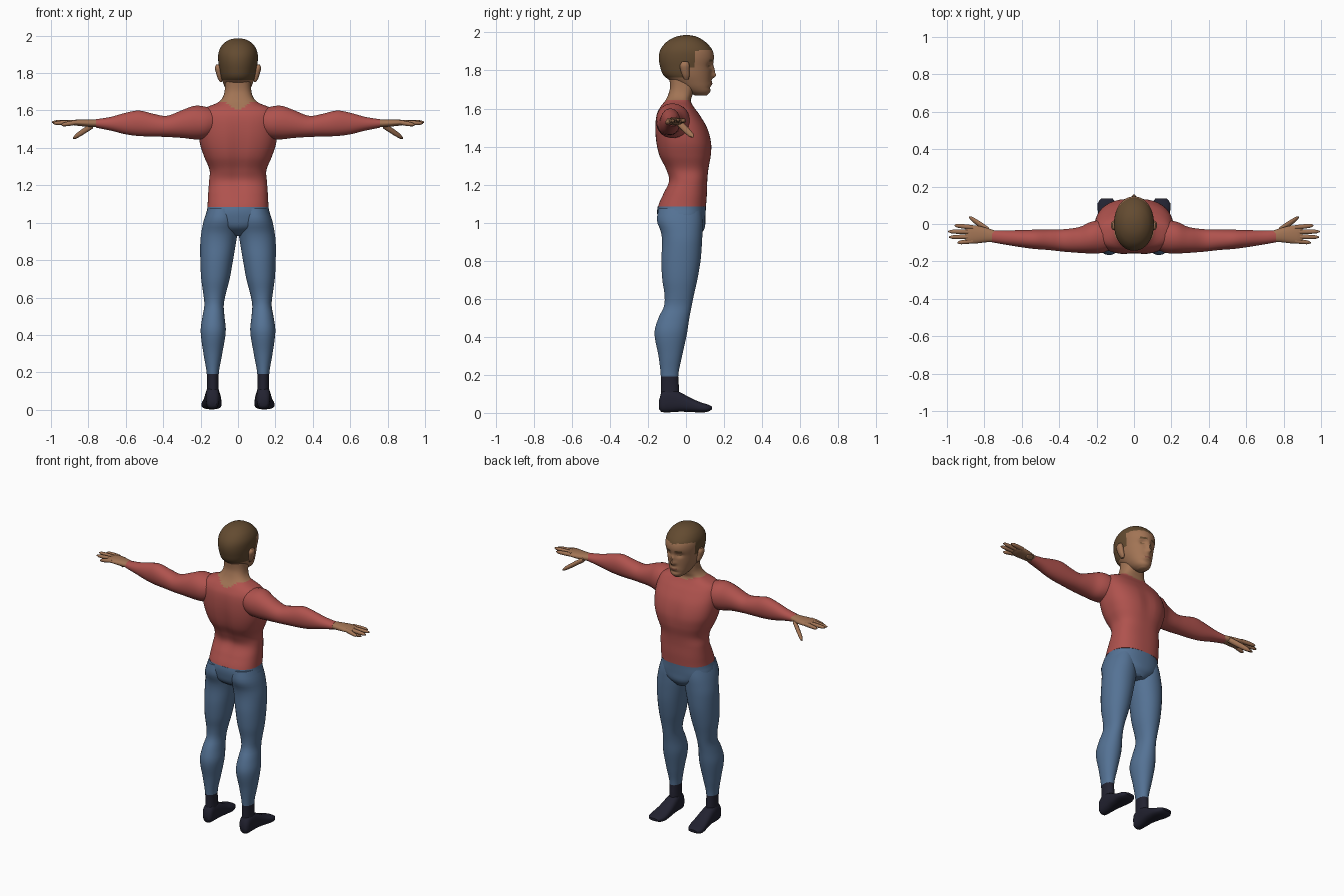
import bpy, bmesh, math

# ---------- colours ----------
def mat(name, rgb):
    m = bpy.data.materials.new(name)
    m.diffuse_color = (*rgb, 1)
    return m

SHIRT = mat("red_shirt", (0.43, 0.085, 0.075))
JEANS = mat("blue_denim", (0.09, 0.17, 0.30))
SKIN = mat("tan_skin", (0.36, 0.175, 0.09))
HAIR = mat("brown_hair", (0.125, 0.07, 0.03))
SHOE = mat("dark_shoe", (0.016, 0.016, 0.03))
LIP = mat("lip_brown", (0.24, 0.09, 0.055))

# ---------- helpers ----------
def sample(st, t):
    """Smooth cubic interpolation of stations (t, a0, a1, b0, b1)."""
    n = len(st)
    i = max(k for k in range(n - 1) if k == 0 or st[k][0] <= t)
    h = st[i + 1][0] - st[i][0]
    u = (t - st[i][0]) / h

    def slope(k, c):
        lo, hi = max(k - 1, 0), min(k + 1, n - 1)
        return (st[hi][c] - st[lo][c]) / (st[hi][0] - st[lo][0]) * h
    out = []
    for c in range(1, 5):
        p, q = st[i][c], st[i + 1][c]
        out.append((2*u**3 - 3*u*u + 1)*p + (u**3 - 2*u*u + u)*slope(i, c)
                   + (3*u*u - 2*u**3)*q + (u**3 - u*u)*slope(i + 1, c))
    return out

def loft(name, st, axis, mats, lo=None, hi=None, rows=16, seg=24, power=2.2,
         mirror=False, sculpt=None, rule=None):
    """Skin superellipse rings along an axis; optional sculpt and colour rule."""
    lo = st[0][0] if lo is None else lo
    hi = st[-1][0] if hi is None else hi
    bm = bmesh.new()
    rings = []
    for r in range(rows + 1):
        t = lo + (hi - lo) * r / rows
        a0, a1, b0, b1 = sample(st, t)
        ring = []
        for s in range(seg):
            w = 2 * math.pi * (s + 0.5) / seg
            c, d = math.cos(w), math.sin(w)
            a = (a0 + a1)/2 + (a1 - a0)/2 * math.copysign(abs(c)**(2/power), c)
            b = (b0 + b1)/2 + (b1 - b0)/2 * math.copysign(abs(d)**(2/power), d)
            co = {'x': (t, a, b), 'y': (a, t, b), 'z': (a, b, t)}[axis]
            ring.append(bm.verts.new(sculpt(*co) if sculpt else co))
        rings.append(ring)
    for p, q in zip(rings, rings[1:]):
        for s in range(seg):
            e = (s + 1) % seg
            bm.faces.new((p[s], p[e], q[e], q[s]))
    bm.faces.new(rings[0])
    bm.faces.new(rings[-1])
    bmesh.ops.recalc_face_normals(bm, faces=bm.faces)
    if rule:
        for f in bm.faces:
            f.material_index = rule(*f.calc_center_median())
    me = bpy.data.meshes.new(name)
    bm.to_mesh(me)
    bm.free()
    for m in mats:
        me.materials.append(m)
    ob = bpy.data.objects.new(name, me)
    bpy.context.collection.objects.link(ob)
    bpy.ops.object.select_all(action='DESELECT')
    ob.select_set(True)
    bpy.context.view_layer.objects.active = ob
    bpy.ops.object.shade_smooth_by_angle(angle=math.radians(50))
    if mirror:
        mod = ob.modifiers.new("mirror", 'MIRROR')
        mod.use_axis = (True, False, False)
    return ob

def bump(v, centre, width):
    return math.exp(-((v - centre) / width)**2)

def finger(name, p, q, r):
    """Tapered finger running outwards from p to q."""
    st = []
    for u, k in ((0, 1), (0.5, 1.0), (0.88, 0.75), (1, 0.25)):
        x, y, z = (p[i] + (q[i] - p[i]) * u for i in range(3))
        st.append((x, y - r*k, y + r*k, z - r*k, z + r*k))
    loft(name, st, 'x', [SKIN], rows=8, seg=10, power=2, mirror=True)

# ---------- torso: hips, shirt and neck share one profile ----------
BODY = [(z, -w, w, b, f) for z, w, b, f in (
    (0.93, 0.05, -0.07, 0.07), (0.97, 0.125, -0.13, 0.098), (1.02, 0.172, -0.148, 0.102),
    (1.08, 0.164, -0.15, 0.105), (1.15, 0.160, -0.122, 0.11), (1.22, 0.155, -0.092, 0.112),
    (1.28, 0.152, -0.108, 0.118), (1.35, 0.180, -0.142, 0.132), (1.42, 0.203, -0.158, 0.134),
    (1.50, 0.212, -0.163, 0.112), (1.57, 0.208, -0.155, 0.070), (1.61, 0.185, -0.135, 0.040),
    (1.64, 0.112, -0.112, 0.025), (1.67, 0.082, -0.096, 0.034), (1.71, 0.071, -0.085, 0.045),
    (1.78, 0.068, -0.09, 0.05))]

def torso_form(x, y, z):
    # spine furrow and breastbone furrow
    if y < -0.03:
        y += 0.016 * bump(x, 0, 0.03) * bump(z, 1.36, 0.2)
    elif y > 0.03:
        y -= 0.010 * bump(x, 0, 0.03) * bump(z, 1.43, 0.09)
    return x, y, z

def neckline(x, y, z):
    if z > 1.645:
        return 1
    edge = 1.605 + 0.55 * abs(x) if y < -0.05 else 1.622 + 0.3 * abs(x)
    return int(z > edge)

loft("trouser_hips", BODY, 'z', [JEANS], hi=1.085, rows=12, seg=40, power=2.3)
loft("shirt_and_neck", BODY, 'z', [SHIRT, SKIN], lo=1.085, rows=72, seg=56,
     power=2.5, sculpt=torso_form, rule=neckline)

# ---------- legs ----------
LEG = [(0.04, 0.10, 0.17, -0.13, -0.04), (0.12, 0.103, 0.166, -0.132, -0.036),
       (0.20, 0.102, 0.168, -0.133, -0.04), (0.30, 0.084, 0.185, -0.145, -0.02),
       (0.42, 0.065, 0.200, -0.166, 0.006), (0.50, 0.072, 0.190, -0.145, 0.018),
       (0.56, 0.076, 0.180, -0.116, 0.03), (0.62, 0.065, 0.186, -0.113, 0.042),
       (0.70, 0.044, 0.197, -0.125, 0.06), (0.80, 0.026, 0.202, -0.130, 0.077),
       (0.90, 0.009, 0.202, -0.126, 0.085), (0.95, 0.002, 0.196, -0.132, 0.087),
       (1.01, 0.003, 0.184, -0.153, 0.088), (1.075, 0.014, 0.162, -0.145, 0.08)]
loft("trouser_leg", LEG, 'z', [JEANS], lo=0.19, rows=44, seg=28, power=2.1, mirror=True)
loft("boot_shaft", LEG, 'z', [SHOE], hi=0.19, rows=8, seg=28, power=2.1, mirror=True)

# ---------- feet ----------
FOOT = [(-0.143, 0.115, 0.155, 0.02, 0.06), (-0.13, 0.103, 0.168, 0.005, 0.11),
        (-0.08, 0.098, 0.174, 0.003, 0.125), (-0.03, 0.092, 0.178, 0.006, 0.108),
        (0.03, 0.088, 0.186, 0.004, 0.076), (0.08, 0.088, 0.195, 0.002, 0.055),
        (0.115, 0.098, 0.193, 0.006, 0.044), (0.137, 0.115, 0.175, 0.018, 0.034)]
loft("boot_foot", FOOT, 'y', [SHOE], rows=22, seg=24, power=2.6, mirror=True,
     sculpt=lambda x, y, z: (x, y, max(z, 0)))

# ---------- arms ----------
ARM = [(0.11, -0.13, 0.0, 1.48, 1.605), (0.17, -0.155, 0.02, 1.45, 1.62),
       (0.23, -0.158, 0.012, 1.445, 1.626), (0.29, -0.155, -0.015, 1.452, 1.606),
       (0.38, -0.148, -0.028, 1.458, 1.572), (0.45, -0.140, -0.03, 1.460, 1.582),
       (0.53, -0.134, -0.03, 1.463, 1.60), (0.60, -0.125, -0.032, 1.472, 1.588),
       (0.68, -0.112, -0.034, 1.492, 1.566), (0.76, -0.098, -0.034, 1.508, 1.553)]
loft("sleeve", ARM, 'x', [SHIRT], rows=40, seg=24, power=2.1, mirror=True)

# ---------- hands ----------
PALM = [(0.74, -0.096, -0.036, 1.511, 1.552), (0.79, -0.098, -0.02, 1.512, 1.552),
        (0.84, -0.104, -0.008, 1.516, 1.552), (0.885, -0.104, -0.008, 1.522, 1.549),
        (0.90, -0.095, -0.018, 1.528, 1.544)]
loft("palm", PALM, 'x', [SKIN], rows=10, seg=20, mirror=True)
for name, y0, y1, tip, z1 in (("index", -0.018, -0.008, 0.96, 1.535),
                              ("middle", -0.043, -0.040, 0.995, 1.538),
                              ("ring", -0.068, -0.070, 0.99, 1.532),
                              ("little", -0.091, -0.100, 0.945, 1.523)):
    finger(name + "_finger", (0.86, y0, 1.537), (tip, y1, z1), 0.0125)
finger("thumb", (0.775, -0.035, 1.522), (0.882, 0.037, 1.452), 0.017)

# ---------- head ----------
HEAD = [(z, -w, w, b, f) for z, w, b, f in (
    (1.668, 0.022, 0.05, 0.108), (1.685, 0.045, 0.01, 0.126), (1.71, 0.063, -0.035, 0.130),
    (1.74, 0.077, -0.075, 0.131), (1.775, 0.090, -0.118, 0.134), (1.82, 0.099, -0.136, 0.138),
    (1.87, 0.106, -0.143, 0.147), (1.91, 0.104, -0.134, 0.137), (1.945, 0.088, -0.108, 0.108),
    (1.968, 0.064, -0.075, 0.076), (1.981, 0.038, -0.042, 0.046), (1.986, 0.012, -0.012, 0.018))]

def face_form(x, y, z):
    if y > 0.05:
        ax = abs(x)
        # nose ridge, tip, eye sockets, lips and chin
        y += 0.018 * bump(x, 0, 0.012) * bump(z, 1.80, 0.028)
        y += 0.020 * bump(x, 0, 0.016) * bump(z, 1.772, 0.014)
        y -= 0.013 * bump(ax, 0.037, 0.02) * bump(z, 1.828, 0.016)
        y += 0.008 * bump(x, 0, 0.025) * bump(z, 1.732, 0.013)
        y -= 0.005 * bump(x, 0, 0.03) * bump(z, 1.71, 0.008)
    return x, y, z

def head_colour(x, y, z):
    ax = abs(x)
    hairline = 1.908 - 0.012 * bump(x, 0, 0.02) - 0.2 * max(0.0, 0.09 - y)
    if z > hairline or (y < 0.05 and z > 1.815) or (y < -0.02 and z > 1.765):
        return 1
    if y > 0.07:
        if 0.018 < ax < 0.056 and abs(z - 1.852) < 0.005:      # brows
            return 1
        if 0.024 < ax < 0.050 and abs(z - 1.825) < 0.003:      # closed eyelids
            return 1
        if ax < 0.024 and abs(z - 1.732) < 0.007:              # mouth
            return 2
    return 0

loft("head", HEAD, 'z', [SKIN, HAIR, LIP], rows=60, seg=72, power=2.1,
     sculpt=face_form, rule=head_colour)

# ---------- ears ----------
EAR = [(1.752, 0.085, 0.096, -0.008, 0.012), (1.77, 0.083, 0.108, -0.018, 0.018),
       (1.80, 0.085, 0.118, -0.028, 0.018), (1.83, 0.09, 0.124, -0.032, 0.018),
       (1.846, 0.098, 0.116, -0.02, 0.01)]
loft("ear", EAR, 'z', [SKIN], rows=10, seg=14, mirror=True)
